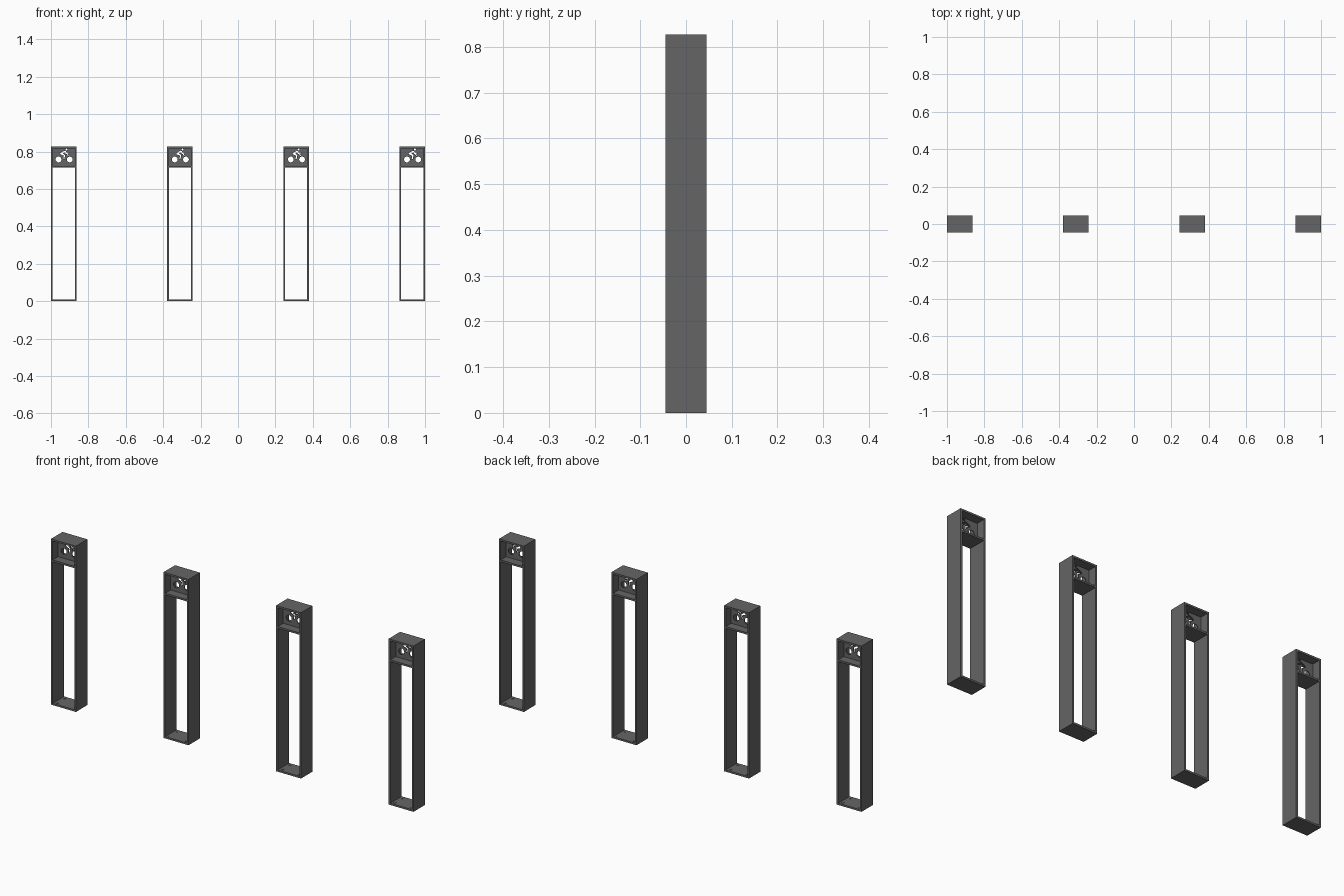
import bpy, bmesh
from math import cos, sin, pi, radians
from mathutils import Matrix

if "Cube" in bpy.data.objects:
    bpy.data.objects.remove(bpy.data.objects["Cube"])

W, D, H, T = 0.137, 0.09, 0.827, 0.009
SHELF = 0.715
STEP = (2 - W) / 3

# Dark painted metal
metal = bpy.data.materials.new("dark_metal")
metal.diffuse_color = (0.13, 0.13, 0.13, 1)
metal.use_nodes = True
metal.node_tree.nodes["Principled BSDF"].inputs["Base Color"].default_value = metal.diffuse_color


def rect(x0, z0, x1, z1):
    return [(x0, z0), (x1, z0), (x1, z1), (x0, z1)]


def circle(cx, cz, r, n=24):
    return [(cx + r * cos(2 * pi * i / n), cz + r * sin(2 * pi * i / n)) for i in range(n)]


def cut_plate(name, loops, depth):
    """Outline with holes, filled and extruded along y, as flat-shaded mesh data."""
    cu = bpy.data.curves.new(name, 'CURVE')
    cu.dimensions = '2D'
    cu.fill_mode = 'BOTH'
    cu.extrude = depth / 2
    for pts in loops:
        sp = cu.splines.new('POLY')
        sp.points.add(len(pts) - 1)
        for p, (x, z) in zip(sp.points, pts):
            p.co = (x, z, 0, 1)
        sp.use_cyclic_u = True
    ob = bpy.data.objects.new(name, cu)
    bpy.context.collection.objects.link(ob)
    dg = bpy.context.evaluated_depsgraph_get()
    me = bpy.data.meshes.new_from_object(ob.evaluated_get(dg))
    bpy.data.objects.remove(ob)
    me.transform(Matrix.Rotation(radians(90), 4, 'X'))
    bm = bmesh.new()
    bm.from_mesh(me)
    bmesh.ops.remove_doubles(bm, verts=bm.verts, dist=1e-5)
    bmesh.ops.recalc_face_normals(bm, faces=bm.faces)
    for f in bm.faces:
        f.smooth = False
    for e in bm.edges:
        e.smooth = True
    bm.to_mesh(me)
    bm.free()
    me.name = name
    return me


# Frame: outer box with the tall opening and the upper sign recess
inner = W / 2 - T
frame = cut_plate("post_frame", [
    rect(-W / 2, 0, W / 2, H),
    rect(-inner, T, inner, SHELF),
    rect(-inner, SHELF + T, inner, H - T)], D)

# Sign panel with a cut-out cyclist: wheels, head, body and handlebar
body = [(-0.020, 0.787), (-0.016, 0.794), (0.004, 0.805), (0.010, 0.803),
        (0.015, 0.794), (0.025, 0.794), (0.025, 0.789), (0.011, 0.788),
        (0.005, 0.795), (-0.005, 0.789), (0.007, 0.782), (0.003, 0.760),
        (-0.003, 0.760), (0.000, 0.778)]
panel = cut_plate("sign_panel", [
    rect(-inner, SHELF + T, inner, H - T),
    circle(-0.028, 0.758, 0.0155), circle(0.032, 0.758, 0.0155),
    circle(0.014, 0.811, 0.0055, 16), body,
    [(0.016, 0.786), (0.021, 0.786), (0.026, 0.777), (0.021, 0.777)]], 0.004)

# Low bolt heads on the base plate
bolts = bpy.data.meshes.new("base_bolts")
bm = bmesh.new()
for sx in (-1, 1):
    for sy in (-1, 1):
        bmesh.ops.create_cone(bm, cap_ends=True, segments=12, radius1=0.006, radius2=0.006,
                              depth=0.002,
                              matrix=Matrix.Translation((sx * 0.045, sy * 0.029, T + 0.0005)))
bm.to_mesh(bolts)
bm.free()

# Row of four identical posts
for me in (frame, panel, bolts):
    me.materials.clear()
    me.materials.append(metal)
    for i in range(4):
        ob = bpy.data.objects.new(f"{me.name}_{i + 1}", me)
        ob.location.x = (i - 1.5) * STEP
        bpy.context.collection.objects.link(ob)
